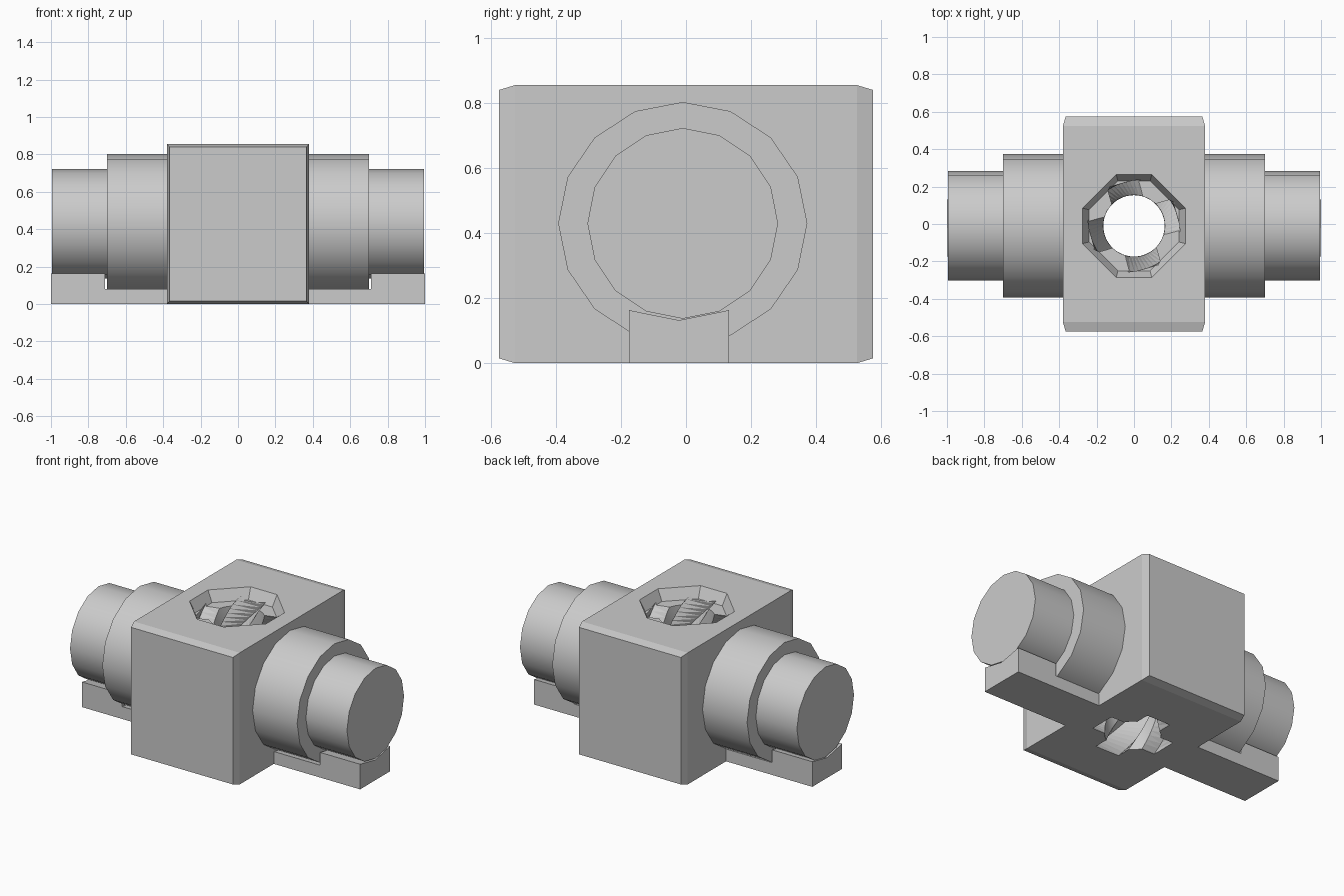
import bpy, bmesh, math
from mathutils import Matrix, Vector

cube = bpy.data.objects.get("Cube")
if cube:
    bpy.data.objects.remove(cube, do_unlink=True)

GREY = 0.6
CY, CZ = -0.01, 0.43          # axis of the side cylinders
HEIGHT = 0.855

mat = bpy.data.materials.new("plain grey")
mat.use_nodes = True
mat.diffuse_color = (GREY, GREY, GREY, 1)
mat.node_tree.nodes["Principled BSDF"].inputs["Base Color"].default_value = (GREY, GREY, GREY, 1)


def loft(name, rings, helper=False):
    """Skin equal-length rings of points and cap both ends."""
    bm = bmesh.new()
    loops = [[bm.verts.new(p) for p in ring] for ring in rings]
    n = len(loops[0])
    for a, b in zip(loops, loops[1:]):
        for i in range(n):
            j = (i + 1) % n
            bm.faces.new((a[i], a[j], b[j], b[i]))
    bm.faces.new(loops[0][::-1])
    bm.faces.new(loops[-1])
    bmesh.ops.recalc_face_normals(bm, faces=bm.faces)
    if helper:
        bmesh.ops.triangulate(bm, faces=[f for f in bm.faces if len(f.verts) == 4])
    mesh = bpy.data.meshes.new(name)
    bm.to_mesh(mesh)
    bm.free()
    mesh.materials.append(mat)
    obj = bpy.data.objects.new(name, mesh)
    bpy.context.collection.objects.link(obj)
    obj.hide_render = helper
    return obj


def smooth(obj, degrees):
    bpy.ops.object.select_all(action='DESELECT')
    obj.select_set(True)
    bpy.context.view_layer.objects.active = obj
    bpy.ops.object.shade_smooth_by_angle(angle=math.radians(degrees))


# Central block, tapered at its front and back ends
def block_ring(y, inset):
    x, lo, hi = 0.38 - inset, inset, HEIGHT - inset
    return [(-x, y, lo), (x, y, lo), (x, y, hi), (-x, y, hi)]


block = loft("central_block", [block_ring(-0.575, 0.015), block_ring(-0.525, 0),
                               block_ring(0.525, 0), block_ring(0.575, 0.015)])


# Twisted four-groove bore
def bore_ring(z):
    turn = math.pi * (1 - z / HEIGHT)
    ring = []
    for quarter in range(4):
        for deg, r in ((-31, 0.165), (-20, 0.25), (20, 0.25), (31, 0.165), (45, 0.165)):
            a = math.radians(deg + 90 * quarter) + turn
            ring.append((r * math.cos(a), CY + r * math.sin(a), z))
    return ring


steps = 36
bore = loft("bore_cutter", [bore_ring(-0.02 + 0.9 * i / steps) for i in range(steps + 1)], True)


# Flared eight-sided mouth above the bore
def mouth_ring(z, reach, half):
    ring = []
    for quarter in range(4):
        turn = Matrix.Rotation(quarter * math.pi / 2, 3, 'Z')
        for p in ((reach, -half, z), (reach, half, z)):
            ring.append(turn @ Vector(p) + Vector((0, CY, 0)))
    return ring


mouth = loft("mouth_cutter", [mouth_ring(HEIGHT - 0.07, 0.24, 0.086),
                              mouth_ring(HEIGHT, 0.275, 0.095),
                              mouth_ring(HEIGHT + 0.03, 0.29, 0.1)], True)

for cutter in (bore, mouth):
    cut = block.modifiers.new(cutter.name, 'BOOLEAN')
    cut.operation = 'DIFFERENCE'
    cut.solver = 'EXACT'
    cut.object = cutter
    bpy.ops.object.select_all(action='DESELECT')
    bpy.context.view_layer.objects.active = block
    block.select_set(True)
    bpy.ops.object.modifier_apply(modifier=cut.name)
for cutter in (bore, mouth):
    bpy.data.objects.remove(cutter, do_unlink=True)
smooth(block, 12)


# Sixteen-sided stepped cylinders on both sides
def round_ring(x, ry, rz):
    return [(x, CY + ry * math.sin(i * math.pi / 8), CZ + rz * math.cos(i * math.pi / 8))
            for i in range(16)]


# Support rails: low under the collar, raised under the end, with a V trough on top
def rail_ring(x, top, dip):
    front, back = -0.175, 0.132
    return [(x, front, 0), (x, back, 0), (x, back, top),
            (x, (front + back) / 2, dip), (x, front, top)]


for side, s in (("left", 1), ("right", -1)):
    collar = loft(side + "_collar", [round_ring(s * 0.375, 0.383, 0.373),
                                     round_ring(s * 0.70, 0.383, 0.373)])
    end = loft(side + "_end_cylinder", [round_ring(s * 0.69, 0.293, 0.293),
                                        round_ring(s * 0.995, 0.293, 0.293)])
    for part in (collar, end):
        smooth(part, 30)
    loft(side + "_rail", [rail_ring(s * 0.375, 0.08, 0.05), rail_ring(s * 0.711, 0.08, 0.05),
                          rail_ring(s * 0.711, 0.163, 0.132), rail_ring(s * 1.0, 0.163, 0.132)])
